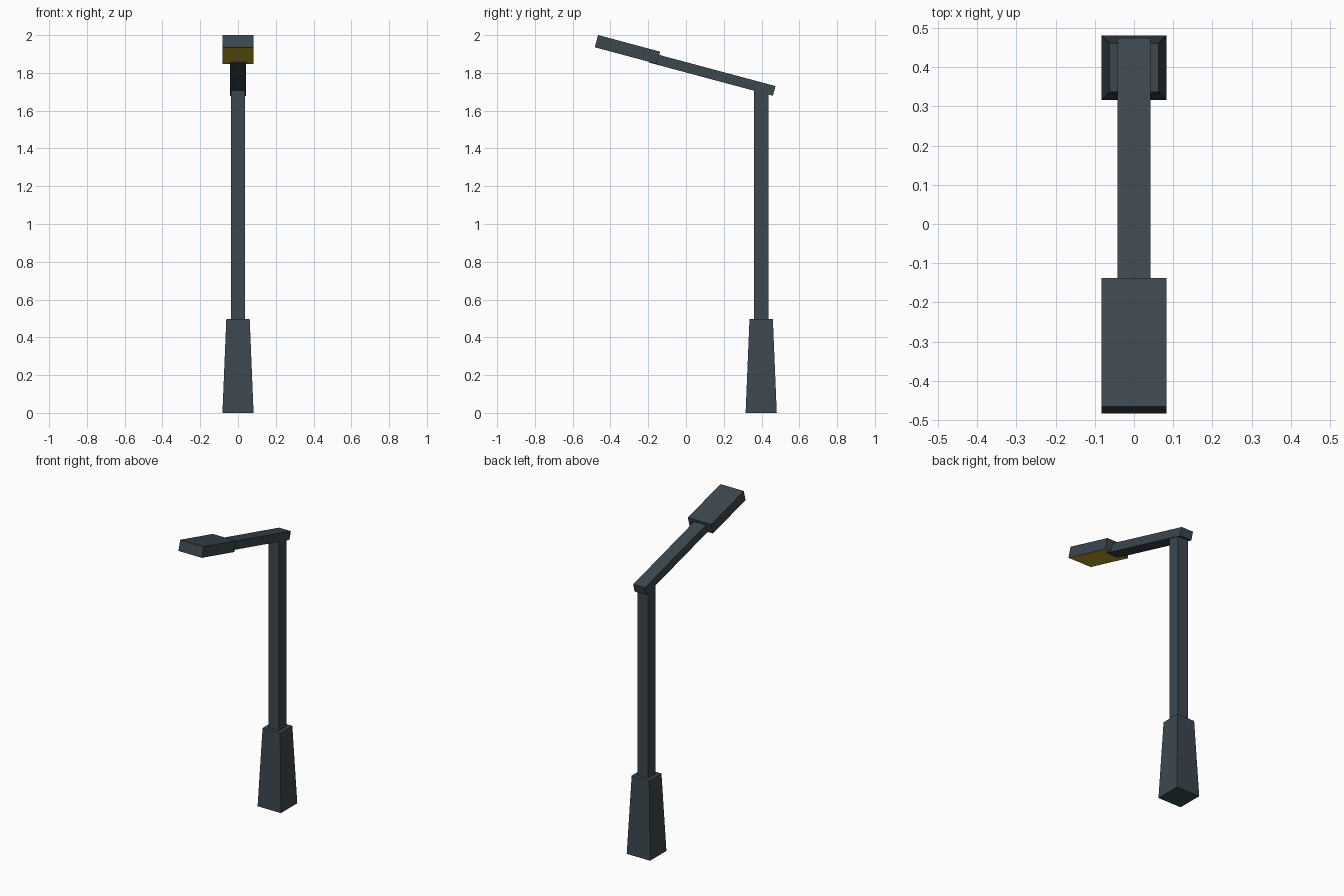
import bpy, bmesh, math
from mathutils import Vector, Matrix

if "Cube" in bpy.data.objects:
    bpy.data.objects.remove(bpy.data.objects["Cube"])


def material(name, rgb):
    m = bpy.data.materials.new(name)
    m.diffuse_color = (*rgb, 1)
    m.use_nodes = True
    m.node_tree.nodes["Principled BSDF"].inputs["Base Color"].default_value = m.diffuse_color
    return m


slate = material("dark slate", (0.045, 0.063, 0.076))
amber = material("amber lamp", (0.60, 0.44, 0.03))


def block(name, size, centre, tilt=0.0, top_scale=1.0):
    """Box with optional tapered top, tilted about x around its centre."""
    bm = bmesh.new()
    bmesh.ops.create_cube(bm, size=1)
    for v in bm.verts:
        s = top_scale if v.co.z > 0 else 1.0
        v.co = Vector((v.co.x * size[0] * s, v.co.y * size[1] * s, v.co.z * size[2]))
    me = bpy.data.meshes.new(name)
    bm.to_mesh(me)
    bm.free()
    me.materials.append(slate)
    ob = bpy.data.objects.new(name, me)
    ob.matrix_world = Matrix.Translation(centre) @ Matrix.Rotation(tilt, 4, 'X')
    bpy.context.collection.objects.link(ob)
    return ob


POLE_Y = 0.398
TILT = math.radians(-15)

# Tapered foot and straight pole
block("base", (0.165, 0.165, 0.497), (0, POLE_Y, 0.2485), top_scale=0.75)
block("pole", (0.076, 0.076, 1.23), (0, POLE_Y, 1.105))

# Lamp head, with its whole underside glowing amber
head = block("lamp_head", (0.165, 0.34, 0.067), (0, -0.31, 1.924), TILT)
head.data.materials.append(amber)
for p in head.data.polygons:
    if p.normal.z < -0.5:
        p.material_index = 1

# Sloping arm from the pole top into the head, just above its underside
along = Vector((0, math.cos(TILT), math.sin(TILT)))
rear = Vector((0, 0.467, 1.7045))
length = 0.68
block("arm", (0.083, length, 0.053), rear - along * length / 2, TILT)
